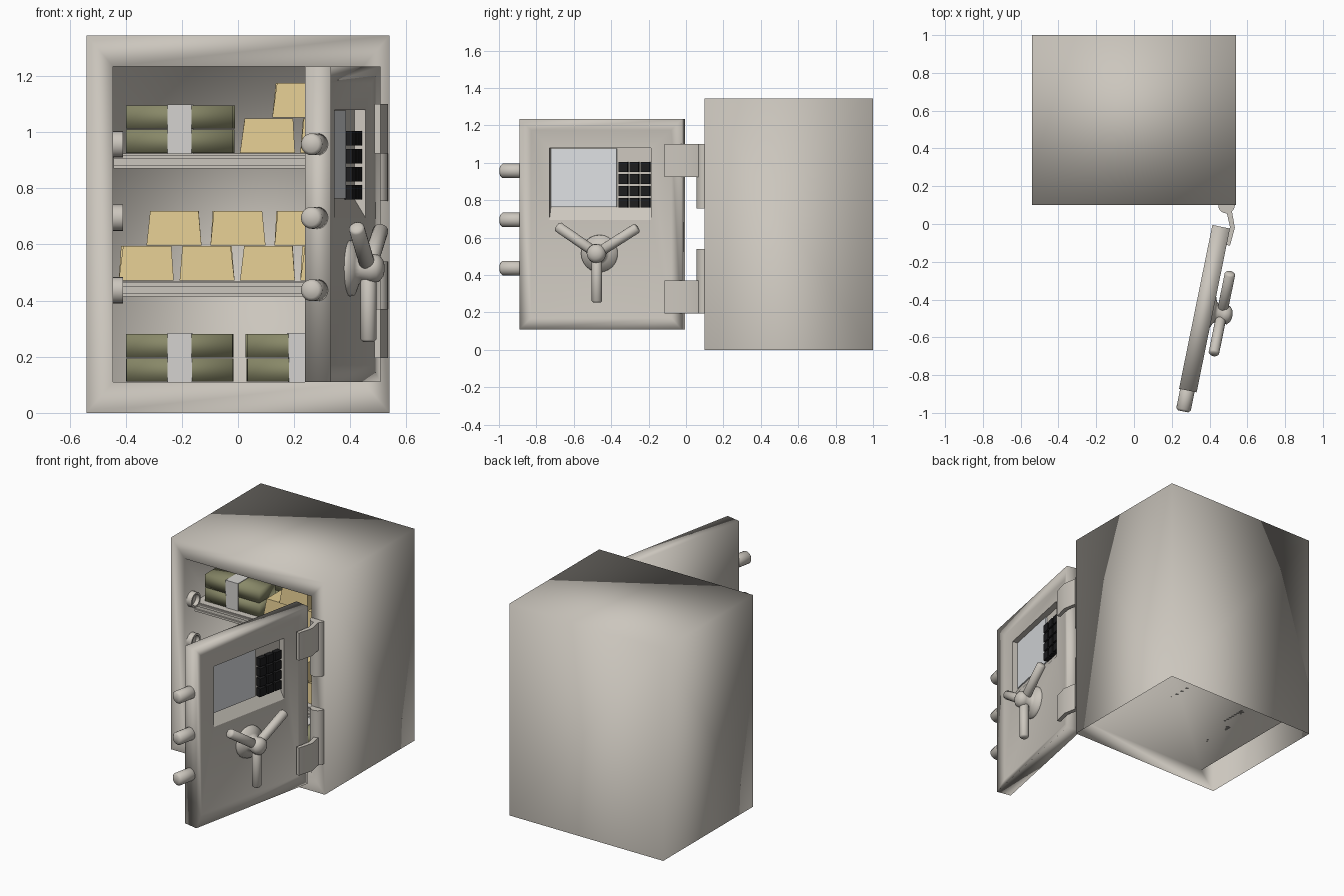
import bpy, math, random
from mathutils import Vector, Matrix

random.seed(4)
cube = bpy.data.objects.get("Cube")
if cube:
    bpy.data.objects.remove(cube)


def material(name, rgb):
    m = bpy.data.materials.new(name)
    m.use_nodes = True
    m.diffuse_color = (*rgb, 1)
    bsdf = next(n for n in m.node_tree.nodes if n.type == "BSDF_PRINCIPLED")
    bsdf.inputs["Base Color"].default_value = (*rgb, 1)
    return m


STEEL = material("warm grey steel", (0.60, 0.565, 0.51))
GOLD = material("pale gold", (0.75, 0.59, 0.28))
PAPER = material("olive paper", (0.25, 0.25, 0.14))
BAND = material("white band", (0.66, 0.65, 0.63))
BLACK = material("black key", (0.012, 0.012, 0.013))
SCREEN = material("pale screen", (0.72, 0.74, 0.76))


def frame(origin, u, v, n):
    m = Matrix((u, v, n)).transposed().to_4x4()
    m.translation = origin
    return m


# Local axes: first across, second up, third out of the face
FRONT = frame((0, 0, 0), (1, 0, 0), (0, 0, 1), (0, -1, 0))
a = math.radians(11.5)
s, c = math.sin(a), math.cos(a)
DOOR = frame((0.508, -0.024, 0), (s, c, 0), (0, 0, 1), (c, -s, 0))


def rect(u0, u1, v0, v1, n):
    return [(u0, v0, n), (u1, v0, n), (u1, v1, n), (u0, v1, n)]


def box(u0, u1, v0, v1, n0, n1):
    return [rect(u0, u1, v0, v1, n0), rect(u0, u1, v0, v1, n1)]


def turned(p0, axis, profile, sides=20):
    """Rings of (radius, height) about an axis starting at p0."""
    q = Vector(axis).to_track_quat("Z", "Y")
    steps = [2 * math.pi * i / sides for i in range(sides)]
    return [[Vector(p0) + q @ Vector((r * math.cos(t), r * math.sin(t), h))
             for t in steps] for r, h in profile]


def rod(p0, axis, r, length):
    e = r * 0.3
    return turned(p0, axis, [(r - e, 0), (r, e), (r, length - e), (r - e, length)])


def build(name, parts, mat, place=FRONT, smooth=None, caps=(True, True), skip=()):
    """Skin each list of rings; skip holds (ring, side) faces left open."""
    verts, faces = [], []
    for rings in parts:
        base, k = len(verts), len(rings[0])
        verts += [place @ Vector(p) for ring in rings for p in ring]
        for i in range(len(rings) - 1):
            for j in range(k):
                if (i, j) not in skip:
                    p, q = base + i * k, (j + 1) % k
                    faces.append((p + j, p + q, p + k + q, p + k + j))
        if caps[0]:
            faces.append(tuple(base + j for j in reversed(range(k))))
        if caps[1]:
            faces.append(tuple(len(verts) - k + j for j in range(k)))
    me = bpy.data.meshes.new(name)
    me.from_pydata(verts, [], faces)
    me.materials.append(mat)
    if smooth:
        me.shade_smooth()
        if smooth < 180:
            me.set_sharp_from_angle(angle=math.radians(smooth))
    ob = bpy.data.objects.new(name, me)
    bpy.context.scene.collection.objects.link(ob)
    return ob


# Cabinet shell, hollow inside and open underneath
build("cabinet", [[rect(-0.54, 0.54, 0, 1.345, -1.0),
                   rect(-0.54, 0.54, 0, 1.345, -0.1),
                   rect(-0.445, 0.445, 0.11, 1.235, -0.1),
                   rect(-0.445, 0.445, 0.11, 1.235, -0.9)]],
      STEEL, smooth=180, skip={(0, 0)})

# Shelves with a ridged front rail
for label, z in (("upper", 0.925), ("lower", 0.47)):
    w = 0.444
    build(label + "_shelf", [box(-w, w, z - 0.02, z, -0.89, -0.2),
                             box(-w, w, z - 0.055, z - 0.042, -0.22, -0.19),
                             box(-w, w, z - 0.042, z - 0.02, -0.21, -0.2),
                             box(-w, w, z - 0.02, z - 0.006, -0.2, -0.19)], STEEL)

# Bolt sockets on the left wall
BOLT_Z = (0.437, 0.695, 0.957)
build("bolt_sockets", [turned((-0.445, z, -0.165), (1, 0, 0),
                              [(0.047, 0), (0.047, 0.035), (0.036, 0.035), (0.034, 0.01)])
                       for z in BOLT_Z], STEEL, smooth=40)

# Banded money bundles
notes, bands = [], []
stacks = [(-0.205, 0.11), (0.22, 0.11), (-0.205, 0.925)]
for x, z in stacks:
    for row in range(3):
        y = 0.24 + row * 0.2
        for level in range(2):
            z0 = z + 0.001 + level * 0.087
            j = random.uniform(-0.005, 0.005)
            notes.append(box(x - 0.19 + j, x + 0.19 + j, z0, z0 + 0.083, -y - 0.165, -y))
            bands.append(box(x - 0.043 + j, x + 0.043 + j, z0 - 0.001, z0 + 0.086,
                             -y - 0.169, -y + 0.004))
build("money_bundles", notes, PAPER, smooth=180)
build("money_bands", bands, BAND)

# Tapered gold bars
bars = []
piles = [(0.471, (-0.327, -0.11, 0.105, 0.32)), (0.597, (-0.228, 0, 0.228)),
         (0.926, (0.105, 0.32)), (1.052, (0.22,))]
for z, centres in piles:
    for x in centres:
        for y in (0.24, 0.54):
            w, t, j = 0.098, 0.086, random.uniform(-0.006, 0.006)
            low = [(x - w, z, -y - 0.26), (x + w, z, -y - 0.26), (x + w, z, -y), (x - w, z, -y)]
            top = [(x + j - t, z + 0.123, -y - 0.25), (x + j + t, z + 0.123, -y - 0.25),
                   (x + j + t, z + 0.123, -y - 0.012), (x + j - t, z + 0.123, -y - 0.012)]
            bars.append([list(reversed(low)), list(reversed(top))])
build("gold_bars", bars, GOLD)

# Door slab with a dished face, left open around the control recess
hole = rect(-0.725, -0.17, 0.695, 1.08, -0.02)
build("door", [[rect(-0.885, 0, 0.11, 1.235, -0.095),
                rect(-0.885, 0, 0.11, 1.235, 0),
                rect(-0.825, -0.06, 0.17, 1.175, -0.02), hole]],
      STEEL, DOOR, smooth=180, caps=(True, False))
build("control_recess", [[hole, rect(-0.725, -0.17, 0.76, 1.08, -0.06)]],
      STEEL, DOOR, caps=(False, True))
build("screen", [box(-0.722, -0.365, 0.763, 1.077, -0.06, -0.052)], SCREEN, DOOR)
build("keypad_keys", [box(u, u + 0.048, z, z + 0.052, -0.06, -0.03)
                      for u in (-0.35, -0.29, -0.23)
                      for z in (0.76, 0.824, 0.888, 0.952)], BLACK, DOOR)

# Locking bolts on the free edge
build("locking_bolts", [rod((-0.86, z, -0.05), (-1, 0, 0), 0.039, 0.138)
                        for z in BOLT_Z], STEEL, DOOR, smooth=50)

# Three-spoke handle
hub = (-0.452, 0.515, -0.02)
build("handle_hub", [turned(hub, (0, 0, 1), [(0.1, 0), (0.097, 0.015), (0.06, 0.03), (0.045, 0.045),
                                             (0.052, 0.08), (0.048, 0.105), (0.03, 0.12),
                                             (0.01, 0.125)], 24)], STEEL, DOOR, smooth=60)
build("handle_spokes", [rod((hub[0], hub[1], 0.048),
                            (math.cos(math.radians(t)), math.sin(math.radians(t)), 0), 0.028, 0.262)
                        for t in (32, 146, 270)], STEEL, DOOR, smooth=50)

# Hinge barrels and bent straps
UP = Matrix.Identity(4)
strap = [(0.485, 0.1), (0.49, 0.065), (0.508, -0.015), (0.487, -0.11),
         (0.508, -0.115), (0.534, -0.02), (0.518, 0.07), (0.51, 0.1)]
for label, barrel_z, strap_z in (("upper", 0.755, 0.925), ("lower", 0.195, 0.195)):
    build(label + "_hinge_barrel", [turned((0.49, 0.1, barrel_z), (0, 0, 1),
                                           [(0.044, 0), (0.044, 0.345)])],
          STEEL, UP, smooth=40)
    build(label + "_hinge_strap", [[[(x, y, strap_z + h) for x, y in reversed(strap)]
                                    for h in (0.175, 0)]], STEEL, UP, smooth=40)
